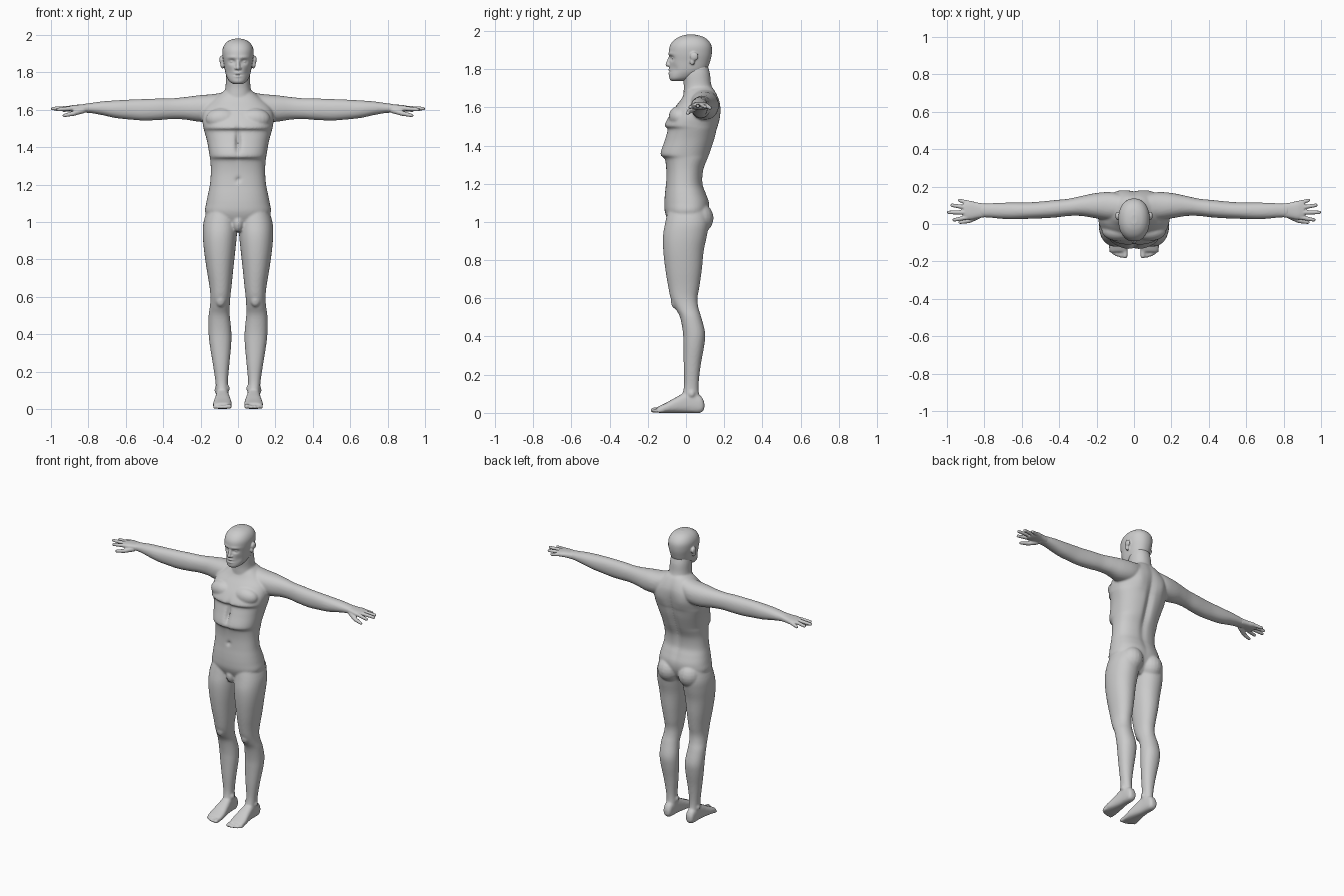
import bpy, bmesh, math
from mathutils import Matrix, Vector

skin = bpy.data.materials.new("light_grey")
skin.diffuse_color = (0.6, 0.6, 0.6, 1)


def spline(rows, steps):
    """Catmull-Rom interpolation through the section rows."""
    out = []
    for i in range(len(rows) - 1):
        p = [rows[max(0, min(len(rows) - 1, i + k))] for k in (-1, 0, 1, 2)]
        for s in range(steps):
            t = s / steps
            out.append([0.5 * (2 * b + (c - a) * t + (2 * a - 5 * b + 4 * c - d) * t * t
                               + (3 * b - a - 3 * c + d) * t ** 3) for a, b, c, d in zip(*p)])
    return out + [list(rows[-1])]


def loft(bm, axis, rows, side=1, n=32, power=2.2, steps=4, dents=()):
    """Rounded sections (position, a0, a1, b0, b1) joined along an axis."""
    rings = []
    for pos, a0, a1, b0, b1 in spline(rows, steps):
        ring = []
        for k in range(n):
            t = math.tau * k / n
            c, s = math.cos(t), math.sin(t)
            a = (a0 + a1) / 2 + (a1 - a0) / 2 * math.copysign(abs(c) ** (2 / power), c)
            b = (b0 + b1) / 2 + (b1 - b0) / 2 * math.copysign(abs(s) ** (2 / power), s)
            co = {'x': (pos, a, b), 'y': (a, pos, b), 'z': (a, b, pos)}[axis]
            x, y, z = co
            push = sum(d * math.exp(-((abs(x) - cx) / rx) ** 2 - ((y - cy) / ry) ** 2 - ((z - cz) / rz) ** 2)
                       for cx, cy, cz, rx, ry, rz, d in dents)
            ring.append(bm.verts.new((x * side, y + push, z)))
        rings.append(ring)
    for r, q in zip(rings, rings[1:]):
        for k in range(n):
            bm.faces.new((r[k], r[(k + 1) % n], q[(k + 1) % n], q[k]))
    bm.faces.new(rings[0])
    bm.faces.new(rings[-1])


def blob(bm, centre, radii, side=1):
    c = Vector((centre[0] * side, centre[1], centre[2]))
    bmesh.ops.create_uvsphere(bm, u_segments=20, v_segments=12, radius=1,
                              matrix=Matrix.Translation(c) @ Matrix.Diagonal((*radii, 1)))


def capsule(bm, p, q, r0, r1, side=1):
    blob(bm, p, (r0,) * 3, side)
    blob(bm, q, (r1,) * 3, side)
    p, q = Vector((p[0] * side, *p[1:])), Vector((q[0] * side, *q[1:]))
    turn = (q - p).to_track_quat('Z', 'Y').to_matrix().to_4x4()
    bmesh.ops.create_cone(bm, cap_ends=True, segments=16, radius1=r0, radius2=r1,
                          depth=(q - p).length, matrix=Matrix.Translation((p + q) / 2) @ turn)


def finish(bm, name, voxel, smooth):
    """Fuse the overlapping volumes into one continuous skin."""
    bmesh.ops.recalc_face_normals(bm, faces=bm.faces)
    me = bpy.data.meshes.new(name)
    bm.to_mesh(me)
    bm.free()
    me.materials.append(skin)
    ob = bpy.data.objects.new(name, me)
    bpy.context.collection.objects.link(ob)
    m = ob.modifiers.new("fuse", 'REMESH')
    m.mode = 'VOXEL'
    m.voxel_size = voxel
    m.use_smooth_shade = True
    m = ob.modifiers.new("soften", 'SMOOTH')
    m.factor = 0.5
    m.iterations = smooth


# Torso
bm = bmesh.new()
torso = [(.95, .06, -.06, .06), (1.0, .14, -.09, .10), (1.05, .175, -.11, .12), (1.1, .17, -.113, .122),
         (1.15, .16, -.11, .105), (1.2, .15, -.105, .088), (1.27, .145, -.103, .092),
         (1.33, .148, -.112, .115), (1.355, .152, -.135, .125), (1.43, .165, -.112, .15),
         (1.485, .18, -.097, .162), (1.505, .185, -.113, .168), (1.56, .192, -.085, .178),
         (1.61, .18, -.05, .18), (1.65, .14, -.02, .17), (1.69, .09, .0, .15), (1.71, .06, .01, .13)]
torso_dents = [(0, -.12, 1.43, .013, .04, .065, .028),    # breastbone groove
               (0, .15, 1.38, .022, .09, .22, -.02),      # spine
               (.085, .16, 1.55, .04, .06, .06, .008),    # shoulder blades
               (0, -.105, 1.225, .012, .04, .012, .015)]  # navel
loft(bm, 'z', [(z, -w, w, f, b) for z, w, f, b in torso], n=80, power=2.35, steps=5, dents=torso_dents)
blob(bm, (0, -.07, .995), (.03, .036, .05))

# Neck
loft(bm, 'z', [(1.6, -.07, .07, .0, .14), (1.66, -.077, .077, -.012, .15), (1.72, -.067, .067, -.012, .132),
               (1.78, -.064, .064, -.02, .125), (1.83, -.055, .055, -.01, .11)])

arm = [(.03, .03, .15, 1.57, 1.705), (.12, .02, .17, 1.54, 1.685), (.2, .03, .166, 1.535, 1.678),
       (.28, .043, .15, 1.547, 1.668), (.35, .043, .135, 1.55, 1.661), (.42, .035, .128, 1.545, 1.66),
       (.5, .03, .12, 1.542, 1.657), (.56, .028, .116, 1.546, 1.655), (.65, .025, .115, 1.555, 1.65),
       (.72, .029, .113, 1.57, 1.645), (.78, .035, .11, 1.581, 1.637), (.83, .035, .108, 1.585, 1.63)]
leg = [(1.08, .0, .16, -.09, .11), (1.0, .002, .184, -.108, .12), (.93, .006, .188, -.12, .11),
       (.85, .014, .182, -.119, .093), (.75, .025, .168, -.108, .083), (.66, .034, .153, -.093, .07),
       (.6, .041, .147, -.08, .06), (.55, .044, .15, -.057, .065), (.5, .044, .157, -.031, .08),
       (.42, .036, .158, -.016, .1), (.35, .036, .152, -.013, .095), (.25, .045, .136, -.012, .077),
       (.15, .054, .121, -.01, .066), (.09, .052, .117, -.02, .07), (.04, .055, .115, -.03, .09),
       (.01, .06, .11, -.02, .085)]
foot = [(.096, .068, .102, .02, .055), (.075, .056, .114, .0, .09), (.01, .05, .118, .0, .11),
        (-.05, .04, .125, .0, .083), (-.1, .033, .133, .0, .055), (-.14, .034, .132, .0, .036),
        (-.15, .04, .126, .004, .03)]
toes = [(.047, -.171, .014), (.07, -.172, .01), (.09, -.166, .01), (.108, -.157, .0095), (.124, -.145, .009)]
for s in (1, -1):
    # Arms, legs and feet
    loft(bm, 'x', arm, s)
    loft(bm, 'z', leg, s, n=40, power=2.15)
    loft(bm, 'y', foot, s, power=2.6)
    for x, y, r in toes:
        capsule(bm, (x, -.12, r + .004), (x, y, r), r, r, s)
    # Chest, buttock and kneecap muscles
    blob(bm, (.085, -.035, 1.55), (.088, .056, .058), s)
    blob(bm, (.078, .06, 1.02), (.078, .084, .085), s)
    blob(bm, (.093, -.055, .585), (.028, .024, .04), s)
    # Ankle bones
    blob(bm, (.112, .03, .1), (.014, .018, .02), s)
    blob(bm, (.058, .02, .11), (.014, .018, .02), s)
finish(bm, "body", .0065, 4)

# Head
bm = bmesh.new()
head = [(1.737, .025, -.075, -.02), (1.75, .045, -.087, .03), (1.775, .06, -.088, .08), (1.8, .068, -.087, .11),
        (1.84, .075, -.087, .126), (1.88, .082, -.09, .135), (1.92, .083, -.085, .134), (1.95, .071, -.065, .117),
        (1.97, .048, -.034, .088), (1.98, .016, .0, .05)]
head_dents = [(.032, -.08, 1.857, .018, .04, .012, .016),   # eye sockets
              (.035, -.08, 1.88, .03, .04, .008, -.005),    # brow
              (0, -.09, 1.787, .025, .03, .003, .007),      # mouth line
              (0, -.09, 1.795, .02, .03, .005, -.007),      # upper lip
              (0, -.09, 1.778, .018, .03, .005, -.006),     # lower lip
              (.048, -.06, 1.80, .018, .04, .025, .008)]    # cheeks
loft(bm, 'z', [(z, -w, w, f, b) for z, w, f, b in head], n=80, power=2.2, steps=7, dents=head_dents)
capsule(bm, (0, -.082, 1.865), (0, -.096, 1.824), .008, .0115)
for s in (1, -1):
    blob(bm, (.011, -.087, 1.821), (.008, .01, .007), s)   # nostrils
    blob(bm, (.032, -.062, 1.857), (.013, .013, .009), s)  # eyes
    # Ear rim and lobe
    blob(bm, (.089, .043, 1.866), (.011, .022, .022), s)
    blob(bm, (.083, .033, 1.84), (.011, .013, .02), s)
finish(bm, "head", .0045, 2)

# Hands
palm = [(.79, .038, .108, 1.584, 1.633), (.84, .03, .115, 1.587, 1.628), (.88, .024, .124, 1.588, 1.625),
        (.91, .034, .112, 1.594, 1.619)]
fingers = [((.89, .036, 1.607), (.962, .022, 1.601)), ((.9, .062, 1.609), (.991, .062, 1.606)),
           ((.895, .088, 1.608), (.972, .1, 1.603)), ((.875, .11, 1.606), (.932, .126, 1.597))]
for s, name in ((1, "left_hand"), (-1, "right_hand")):
    bm = bmesh.new()
    loft(bm, 'x', palm, s, power=2.5)
    for p, q in fingers:
        capsule(bm, p, q, .0125, .0095, s)
    capsule(bm, (.83, .045, 1.597), (.88, .018, 1.58), .017, .013, s)
    capsule(bm, (.88, .018, 1.58), (.93, .009, 1.569), .013, .009, s)
    finish(bm, name, .004, 2)
